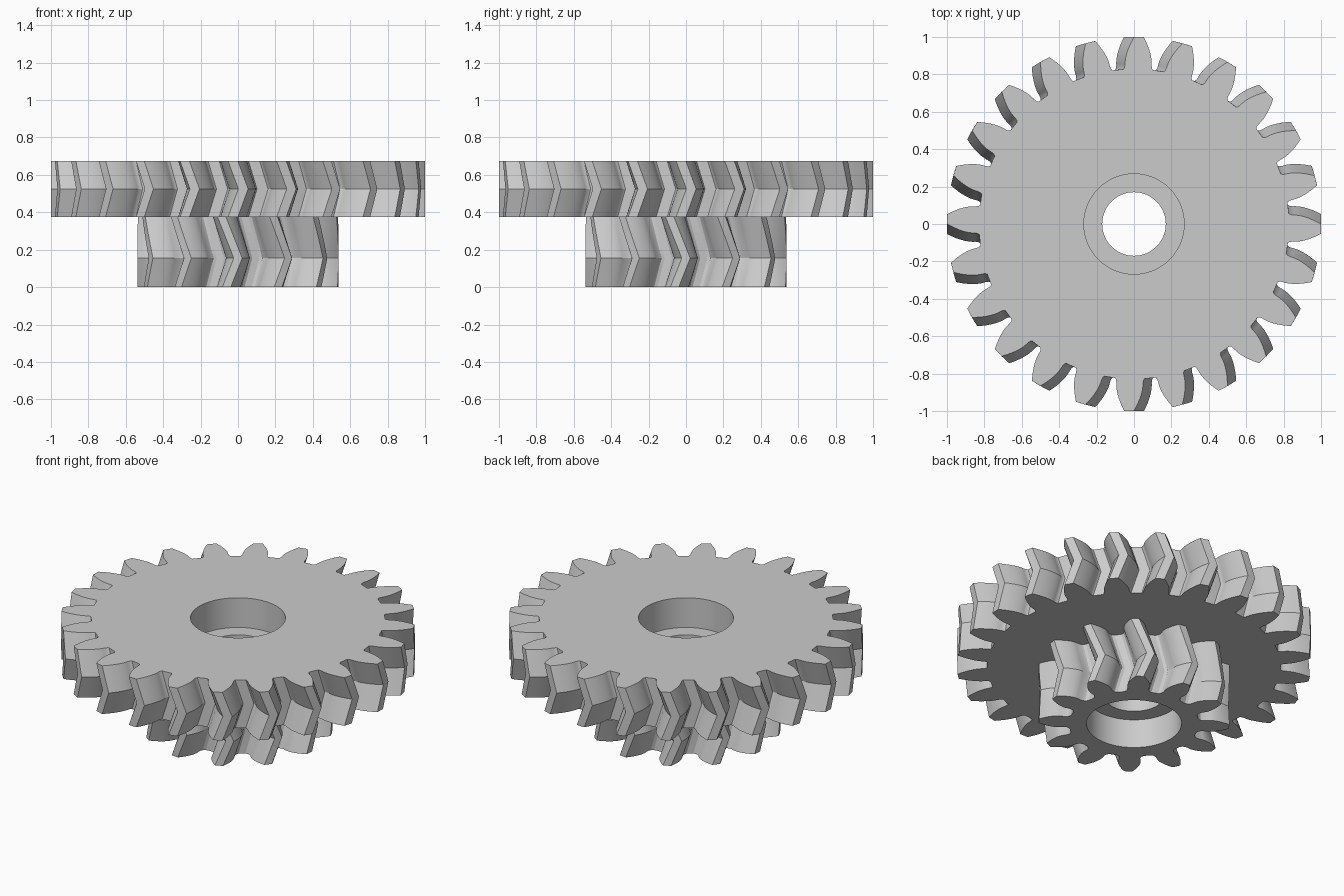
import bpy
import bmesh
from math import pi, cos, sin, tan, acos, radians

old = bpy.data.objects.get("Cube")
if old:
    bpy.data.objects.remove(old, do_unlink=True)

MODULE = 1 / 13          # tooth size shared by both gears
PRESSURE = radians(21)
HELIX = 0.34             # sideways travel of a tooth per unit of height
BEARING, SHAFT = 0.268, 0.17

grey = bpy.data.materials.new("light grey plastic")
grey.use_nodes = True
grey.diffuse_color = (0.6, 0.6, 0.6, 1)
grey.node_tree.nodes["Principled BSDF"].inputs["Base Color"].default_value = (0.6, 0.6, 0.6, 1)


def involute(angle):
    return tan(angle) - angle


def gear_outline(teeth, fillet, steps=7):
    """Closed outline of an involute gear as (radius, angle) pairs."""
    pitch = MODULE * teeth / 2
    base, tip, root = pitch * cos(PRESSURE), pitch + MODULE, pitch - 1.22 * MODULE
    wide = pi / teeth / 2 + involute(PRESSURE)
    # one flank, from the root fillet out to the tip
    flank = [(root, wide + fillet), (root + 0.12 * MODULE, wide + fillet * 0.35),
             (root + 0.35 * MODULE, wide)]
    start = max(base, root + 0.4 * MODULE)
    for i in range(steps):
        r = start + (tip - start) * i / (steps - 1)
        flank.append((r, wide - involute(acos(min(1, base / r)))))
    tooth = [(r, -a) for r, a in flank] + [(r, a) for r, a in reversed(flank)]
    return [(r, a + 2 * pi * k / teeth) for k in range(teeth) for r, a in tooth]


def circle(radius, count=72):
    return [(radius, 2 * pi * i / count) for i in range(count)]


def add_ring(bm, outline, z, turn=0):
    verts = [bm.verts.new((r * cos(a + turn), r * sin(a + turn), z)) for r, a in outline]
    edges = [bm.edges.new((v, verts[i - 1])) for i, v in enumerate(verts)]
    return verts, edges


def join_rings(bm, rings):
    for (low, _), (high, _) in zip(rings, rings[1:]):
        for i in range(len(low)):
            bm.faces.new((low[i - 1], low[i], high[i], high[i - 1]))


def cap(bm, outer, inner):
    bmesh.ops.triangle_fill(bm, use_beauty=True, edges=outer[1] + inner[1])


def herringbone_gear(name, teeth, fillet, z0, z_mid, z1, phase, bore, closed_top):
    """Toothed wall, stepped bore and end faces; bore lists (radius, z) upward."""
    bm = bmesh.new()
    outline = gear_outline(teeth, fillet)
    twist = HELIX / (MODULE * teeth / 2)
    heights = [z0 + (z_mid - z0) * i / 3 for i in range(4)]
    heights += [z_mid + (z1 - z_mid) * i / 3 for i in range(1, 4)]
    wall = [add_ring(bm, outline, z, phase - twist * abs(z - z_mid)) for z in heights]
    join_rings(bm, wall)
    hole = [add_ring(bm, circle(r), z) for r, z in bore]
    join_rings(bm, hole)
    cap(bm, wall[0], hole[0])
    if closed_top:
        cap(bm, wall[-1], hole[-1])
    bmesh.ops.recalc_face_normals(bm, faces=bm.faces)
    # the bottom end face must look down
    bm.faces.ensure_lookup_table()
    bottom = [f for f in bm.faces if all(abs(v.co.z - z0) < 1e-5 for v in f.verts)]
    if bottom and bottom[0].normal.z > 0:
        bmesh.ops.reverse_faces(bm, faces=bm.faces)
    mesh = bpy.data.meshes.new(name)
    bm.to_mesh(mesh)
    bm.free()
    mesh.materials.append(grey)
    obj = bpy.data.objects.new(name, mesh)
    bpy.context.collection.objects.link(obj)
    bpy.ops.object.select_all(action='DESELECT')
    obj.select_set(True)
    bpy.context.view_layer.objects.active = obj
    bpy.ops.object.shade_smooth_by_angle(angle=radians(25))
    return obj


# large wheel with a bearing seat in its top
herringbone_gear("large_gear", 24, 0.012, 0.375, 0.525, 0.675, 0.028,
                 [(SHAFT, 0.375), (SHAFT, 0.49), (BEARING, 0.49), (BEARING, 0.675)], True)

# small gear beneath, with a bearing seat in its underside
herringbone_gear("small_gear", 12, 0.06, 0, 0.155, 0.375, 0,
                 [(BEARING, 0), (BEARING, 0.18), (SHAFT, 0.18), (SHAFT, 0.375)], False)
